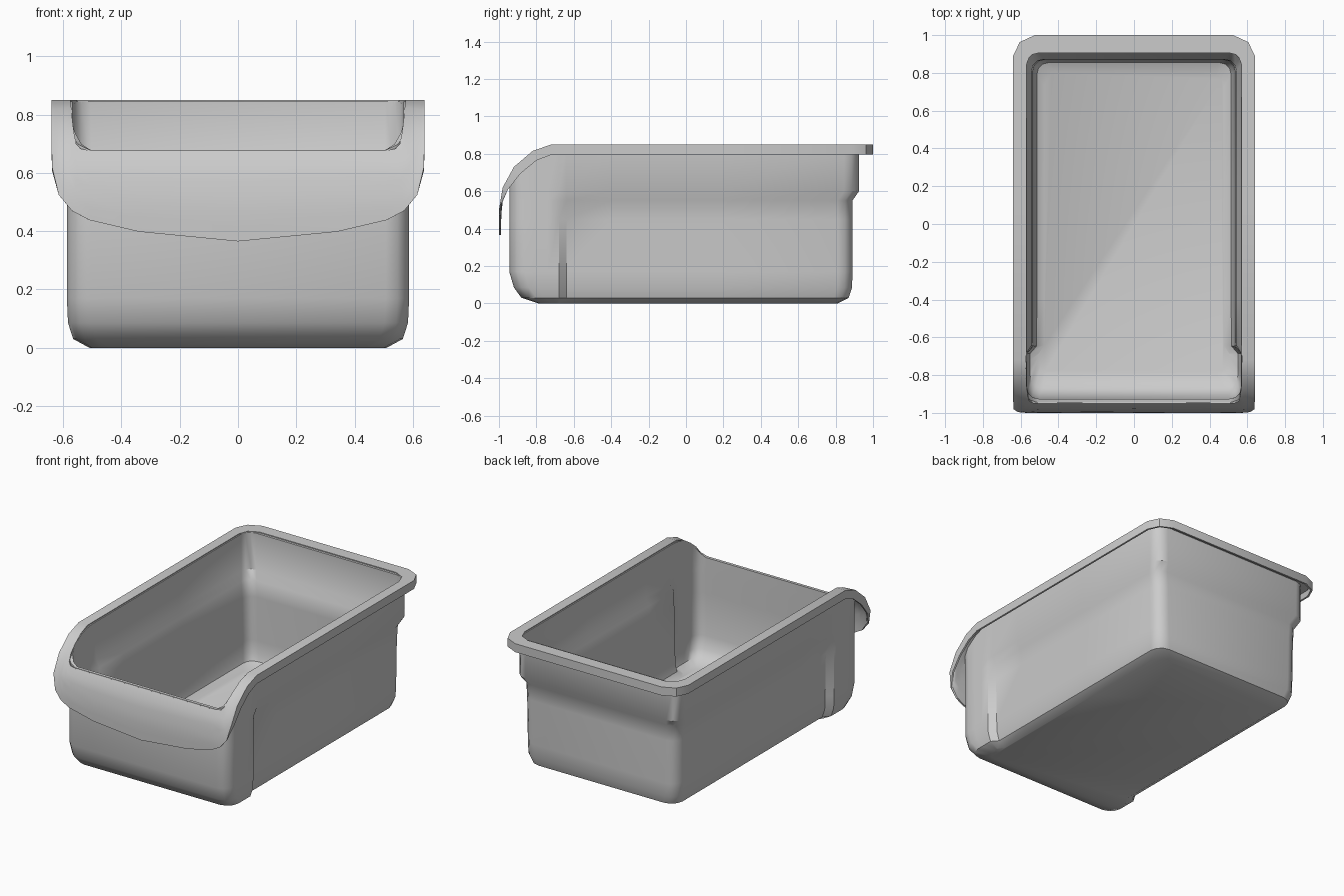
import bpy, bmesh, math
from mathutils import Vector

cube = bpy.data.objects.get("Cube")
if cube:
    bpy.data.objects.remove(cube, do_unlink=True)

plastic = bpy.data.materials.new("grey plastic")
plastic.use_nodes = True
GREY = (0.6, 0.6, 0.6, 1)
plastic.diffuse_color = GREY
plastic.node_tree.nodes["Principled BSDF"].inputs["Base Color"].default_value = GREY

# Side profile (y, z) of the rim as it rolls down over the front
PROFILE = [(-1.0, 0.30), (-1.0, 0.50), (-0.98, 0.62), (-0.92, 0.73),
           (-0.82, 0.815), (-0.72, 0.85)]


def lerp(a, b, t):
    return a + (b - a) * t


def profile(value, key):
    """Look up the other coordinate on the rim profile (key 0: y, 1: z)."""
    for a, b in zip(PROFILE, PROFILE[1:]):
        if a[key] <= value <= b[key] and a[key] < b[key]:
            t = (value - a[key]) / (b[key] - a[key])
            return lerp(a[1 - key], b[1 - key], t)
    return PROFILE[-1][1 - key]


def arc(cx, cy, r, start, steps=3):
    angles = [math.radians(start + 90 * i / steps) for i in range(steps + 1)]
    return [(cx + r * math.cos(a), cy + r * math.sin(a)) for a in angles]


def mirror(half):
    """Close a +x half loop, skipping points that lie on the centre line."""
    return half + [Vector((-p.x, p.y, p.z)) for p in reversed(half) if p.x > 1e-5]


def loft(name, loops, up, cap, thickness):
    """Skin closed loops, then thicken the sheet inwards."""
    bm = bmesh.new()
    rows = [[bm.verts.new(p) for p in loop] for loop in loops]
    n = len(rows[0])
    for a, b in zip(rows, rows[1:]):
        for i in range(n):
            j = (i + 1) % n
            bm.faces.new((a[i], a[j], b[j], b[i]))
    if cap:
        bm.faces.new(rows[0])
    bmesh.ops.remove_doubles(bm, verts=bm.verts, dist=0.0005)
    bmesh.ops.recalc_face_normals(bm, faces=bm.faces)
    probe = max(bm.faces, key=lambda f: abs(f.normal.z) * f.calc_area())
    if probe.normal.z * up < 0:
        bmesh.ops.reverse_faces(bm, faces=bm.faces)
    mesh = bpy.data.meshes.new(name)
    bm.to_mesh(mesh)
    bm.free()
    mesh.materials.append(plastic)
    obj = bpy.data.objects.new(name, mesh)
    bpy.context.collection.objects.link(obj)
    solid = obj.modifiers.new("thickness", 'SOLIDIFY')
    solid.thickness = thickness
    solid.offset = -1
    bpy.ops.object.select_all(action='DESELECT')
    obj.select_set(True)
    bpy.context.view_layer.objects.active = obj
    bpy.ops.object.modifier_apply(modifier=solid.name)
    bpy.ops.object.shade_smooth_by_angle(angle=math.radians(38))
    return obj


# Bin body: levels of height, front y, front half width, rear half width, back y
LEVELS = [(0.0, -0.79, 0.51, 0.48, 0.81),
          (0.03, -0.88, 0.565, 0.53, 0.87),
          (0.085, -0.92, 0.583, 0.547, 0.888),
          (0.17, -0.945, 0.587, 0.55, 0.89),
          (0.45, -0.945, 0.587, 0.555, 0.89),
          (0.55, -0.945, 0.587, 0.562, 0.89),
          (0.60, -0.945, 0.587, 0.585, 0.925),
          (None, -0.945, 0.588, 0.588, 0.925)]


def body_loop(z, yf, wf, wb, yb, r=0.08):
    half = arc(wf - r, yf + r, r, -90)
    half += [(wf, lerp(yf + r, -0.68, t)) for t in (0.33, 0.67, 1)]
    half += [(wb, -0.64), (wb, -0.4), (wb, 0.2)]
    half += arc(wb - r, yb - r, r, 0)
    return mirror([Vector((x, y, profile(y, 0) - 0.006 if z is None else z))
                   for x, y in half])


loft("bin_body", [body_loop(*level) for level in LEVELS], -1, True, 0.02)

# Rim and front apron: stations of inner (x, z), outer (x, z), skirt depth
FRONT = [(0, 0.675, 0, 0.365, 0),
         (0.34, 0.675, 0.34, 0.398, 0),
         (0.50, 0.675, 0.51, 0.438, 0),
         (0.54, 0.683, 0.57, 0.47, 0),
         (0.555, 0.70, 0.615, 0.525, 0.005),
         (0.563, 0.74, 0.638, 0.62, 0.03),
         (0.568, 0.78, 0.64, 0.73, 0.05),
         (0.572, 0.825, 0.64, 0.815, 0.055)]
# Flat part of the rim: inner (x, y), outer (x, y)
REAR = [(0.575, -0.72, 0.64, -0.72),
        (0.575, 0.2, 0.64, 0.2),
        (0.575, 0.83, 0.64, 0.89),
        (0.552, 0.89, 0.605, 0.963),
        (0.49, 0.92, 0.525, 1.0)]
TOP = PROFILE[-1][1]
ROWS = 6


def rim_loop(t):
    half = []
    for xi, zi, xo, zo, _ in FRONT:
        z = lerp(zi, zo, t)
        half.append(Vector((lerp(xi, xo, t), profile(z, 1), z)))
    half += [Vector((lerp(xi, xo, t), lerp(yi, yo, t), TOP))
             for xi, yi, xo, yo in REAR]
    return half


rim_loops = [mirror(rim_loop(i / ROWS)) for i in range(ROWS + 1)]

# Skirt hangs from the outer edge and fades out into the apron
skirt = rim_loop(1)
for i, p in enumerate(skirt):
    if i < len(FRONT):
        inward = Vector((0, -0.70 - p.y, 0.50 - p.z)).normalized()
        skirt[i] = p + inward * FRONT[i][4]
    else:
        skirt[i] = p - Vector((0, 0, 0.055))
rim_loops.append(mirror(skirt))

loft("rim_and_apron", rim_loops, 1, False, 0.012)
